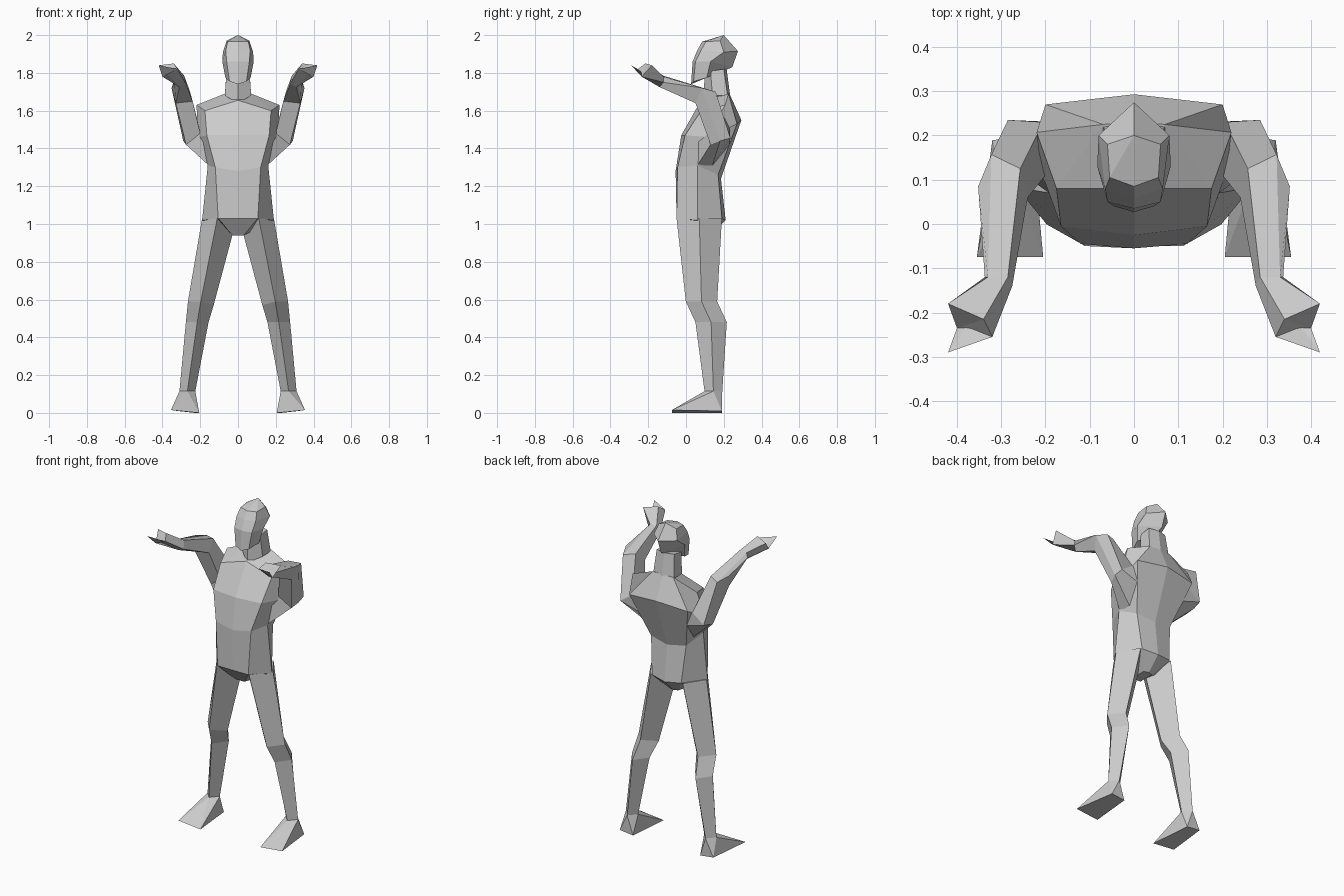
import bpy
import bmesh

cube = bpy.data.objects.get("Cube")
if cube:
    bpy.data.objects.remove(cube)

# One plain grey clay colour for the whole figure
GREY = (0.6, 0.6, 0.6, 1)
clay = bpy.data.materials.new("grey clay")
clay.use_nodes = True
clay.diffuse_color = GREY
shader = clay.node_tree.nodes["Principled BSDF"]
shader.inputs["Base Color"].default_value = GREY
shader.inputs["Roughness"].default_value = 0.8


def finish(name, bm, mirrored):
    """Turn a bmesh into a flat-shaded object, optionally mirrored across x."""
    bmesh.ops.triangulate(bm, faces=[f for f in bm.faces if len(f.verts) > 4])
    bmesh.ops.recalc_face_normals(bm, faces=bm.faces[:])
    mesh = bpy.data.meshes.new(name)
    bm.to_mesh(mesh)
    bm.free()
    mesh.materials.append(clay)
    obj = bpy.data.objects.new(name, mesh)
    bpy.context.collection.objects.link(obj)
    if mirrored:
        mod = obj.modifiers.new("Mirror", "MIRROR")
        mod.use_mirror_merge = False
    return obj


def loft(name, rings, mirrored=False):
    """Skin a stack of rings with equal point counts and cap both ends."""
    bm = bmesh.new()
    rows = [[bm.verts.new(p) for p in ring] for ring in rings]
    count = len(rows[0])
    for low, high in zip(rows, rows[1:]):
        for i in range(count):
            j = (i + 1) % count
            bm.faces.new((low[i], low[j], high[j], high[i]))
    bm.faces.new(rows[0])
    bm.faces.new(rows[-1])
    return finish(name, bm, mirrored)


def whole(half):
    """Complete a half ring that runs from the front centre to the back centre."""
    return half + [(-x, y, z) for x, y, z in reversed(half[1:-1])]


def diamond(x, y, z, width, depth, drop=0.0):
    """Four-sided limb section: front, outer, back and a lowered inner corner."""
    return [(x, y - depth, z), (x + width, y, z),
            (x, y + depth, z), (x - width, y, z - drop)]


# Torso: crotch, hips, waist, chest, shoulders
loft("torso", [whole(h) for h in (
    [(0, .02, .94), (.03, .02, .94), (.03, .07, .94), (.03, .12, .94), (0, .13, .94)],
    [(0, -.05, 1.03), (.105, -.05, 1.03), (.19, .06, 1.02), (.1, .19, 1.03), (0, .21, 1.02)],
    [(0, -.055, 1.28), (.12, -.045, 1.3), (.16, .06, 1.31), (.12, .17, 1.26), (0, .185, 1.24)],
    [(0, -.025, 1.47), (.165, -.005, 1.47), (.21, .12, 1.46), (.2, .27, 1.53), (0, .293, 1.55)],
    [(0, .08, 1.655), (.175, .08, 1.6), (.22, .207, 1.63), (.07, .225, 1.69), (0, .23, 1.69)],
)])

# Neck
loft("neck", [whole(h) for h in (
    [(0, .09, 1.64), (.07, .14, 1.68), (.07, .22, 1.68), (0, .235, 1.67)],
    [(0, .1, 1.8), (.06, .13, 1.81), (.06, .2, 1.82), (0, .215, 1.82)],
)])

# Head: jaw, cheeks, brow, crown
loft("head", [whole(h) for h in (
    [(0, .027, 1.74), (.045, .04, 1.755), (.067, .11, 1.775), (0, .17, 1.8)],
    [(0, .035, 1.86), (.06, .05, 1.86), (.083, .13, 1.86), (0, .245, 1.83)],
    [(0, .06, 1.92), (.065, .08, 1.92), (.08, .2, 1.91), (0, .275, 1.915)],
    [(0, .085, 1.965), (.055, .105, 1.965), (.06, .18, 1.97), (0, .2, 2.0)],
)])

# Arms: armpit, raised upper arm, bent elbow, wrist, splayed hand
loft("arms", [
    [(.17, .23, 1.42), (.15, .25, 1.5), (.15, .04, 1.44), (.155, .06, 1.31), (.15, .14, 1.31)],
    [(.285, .235, 1.455), (.205, .23, 1.51), (.2, .11, 1.48), (.275, .13, 1.42), (.29, .18, 1.44)],
    [(.322, .157, 1.7), (.257, .125, 1.71), (.24, .06, 1.65), (.33, .05, 1.64), (.352, .085, 1.72)],
    [(.33, -.12, 1.78), (.285, -.12, 1.785), (.275, -.14, 1.74), (.31, -.14, 1.725), (.337, -.12, 1.75)],
    [(.42, -.18, 1.84), (.34, -.215, 1.85), (.32, -.255, 1.82), (.42, -.29, 1.84), (.4, -.235, 1.78)],
], mirrored=True)

# Legs: hip, knee, calf, ankle
ankle = diamond(.268, .145, .115, .042, .047)
loft("legs", [
    diamond(.11, .07, 1.03, .08, .12, drop=.09),
    diamond(.197, .082, .59, .068, .083, drop=.02),
    diamond(.216, .133, .48, .06, .083),
    ankle,
], mirrored=True)

# Feet: wedges hulled from the ankle to a flat sole
sole = [(.355, -.075, .015), (.205, -.075, 0), (.23, .19, 0), (.32, .19, .01)]
bm = bmesh.new()
for point in ankle + sole:
    bm.verts.new(point)
bmesh.ops.convex_hull(bm, input=bm.verts[:])
finish("feet", bm, True)
